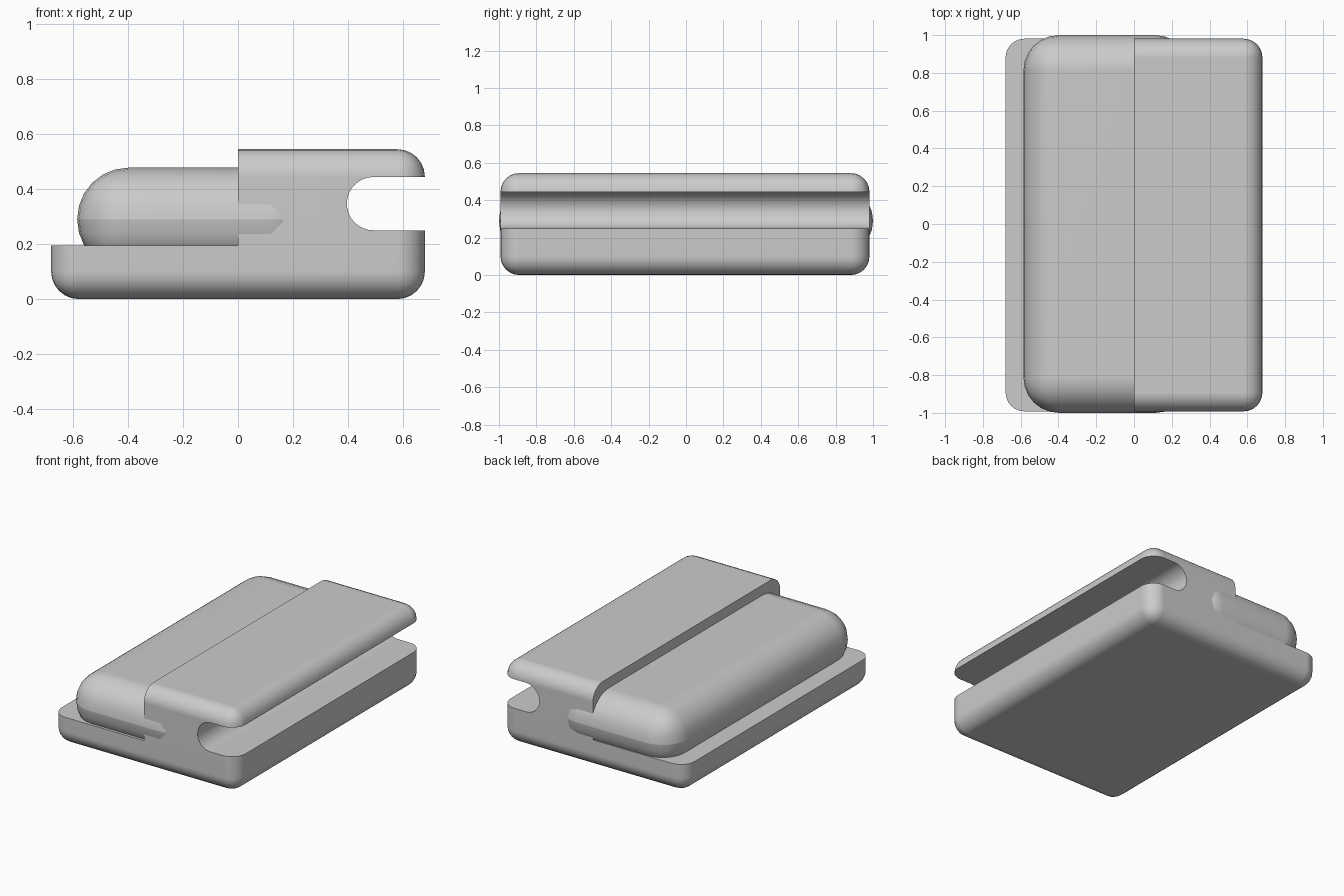
import bpy
import bmesh
import math
from mathutils import Vector

if "Cube" in bpy.data.objects:
    bpy.data.objects.remove(bpy.data.objects["Cube"], do_unlink=True)

grey = bpy.data.materials.new("plain grey")
grey.use_nodes = True
colour = (0.6, 0.6, 0.6, 1)
grey.diffuse_color = colour
grey.node_tree.nodes["Principled BSDF"].inputs["Base Color"].default_value = colour


def link(name, bm):
    bmesh.ops.recalc_face_normals(bm, faces=bm.faces)
    mesh = bpy.data.meshes.new(name)
    bm.to_mesh(mesh)
    bm.free()
    mesh.materials.append(grey)
    obj = bpy.data.objects.new(name, mesh)
    bpy.context.collection.objects.link(obj)
    return obj


def rounded_box(name, low, high, radius=0, segments=6):
    low, high = Vector(low), Vector(high)
    bm = bmesh.new()
    bmesh.ops.create_cube(bm, size=1)
    for v in bm.verts:
        v.co = (low + high) / 2 + v.co * (high - low)
    if radius:
        bmesh.ops.bevel(bm, geom=bm.edges[:], offset=radius, segments=segments,
                        profile=0.5, affect='EDGES')
    return link(name, bm)


def extrude_along_y(name, profile, y0, y1):
    bm = bmesh.new()
    face = bm.faces.new([bm.verts.new((x, y0, z)) for x, z in profile])
    grown = bmesh.ops.extrude_face_region(bm, geom=[face])["geom"]
    moved = [g for g in grown if isinstance(g, bmesh.types.BMVert)]
    bmesh.ops.translate(bm, verts=moved, vec=(0, y1 - y0, 0))
    return link(name, bm)


def cut(target, cutter):
    cutter.hide_render = True
    mod = target.modifiers.new("cut", 'BOOLEAN')
    mod.operation, mod.solver, mod.object = 'DIFFERENCE', 'EXACT', cutter
    bpy.context.view_layer.objects.active = target
    bpy.ops.object.modifier_apply(modifier=mod.name)
    bpy.data.objects.remove(cutter, do_unlink=True)


def smooth(obj):
    bpy.ops.object.select_all(action='DESELECT')
    obj.select_set(True)
    bpy.context.view_layer.objects.active = obj
    bpy.ops.object.shade_smooth_by_angle(angle=math.radians(30))
    obj.modifiers.new("flat faces", 'WEIGHTED_NORMAL').keep_sharp = True


# Holder: rounded block with a step on one half and a slot along the other side
holder = rounded_box("holder", (-0.68, -0.992, 0), (0.68, 0.981, 0.545), 0.1)
cut(holder, rounded_box("step_cutter", (-1, -1.2, 0.194), (0, 1.2, 1)))

slot_radius, slot_x, slot_z = 0.097, 0.493, 0.347
arc = [math.radians(90 + 180 * i / 16) for i in range(17)]
slot = [(slot_x + slot_radius * math.cos(a), slot_z + slot_radius * math.sin(a)) for a in arc]
slot += [(1, slot_z - slot_radius), (1, slot_z + slot_radius)]
cut(holder, extrude_along_y("slot_cutter", slot, -1.2, 1.2))
smooth(holder)

# Pillow: softly rounded slab held in the step, running into the block
pillow = rounded_box("pillow", (-0.585, -1, 0.102), (0.3, 1, 0.478), 0.187)
smooth(pillow)
